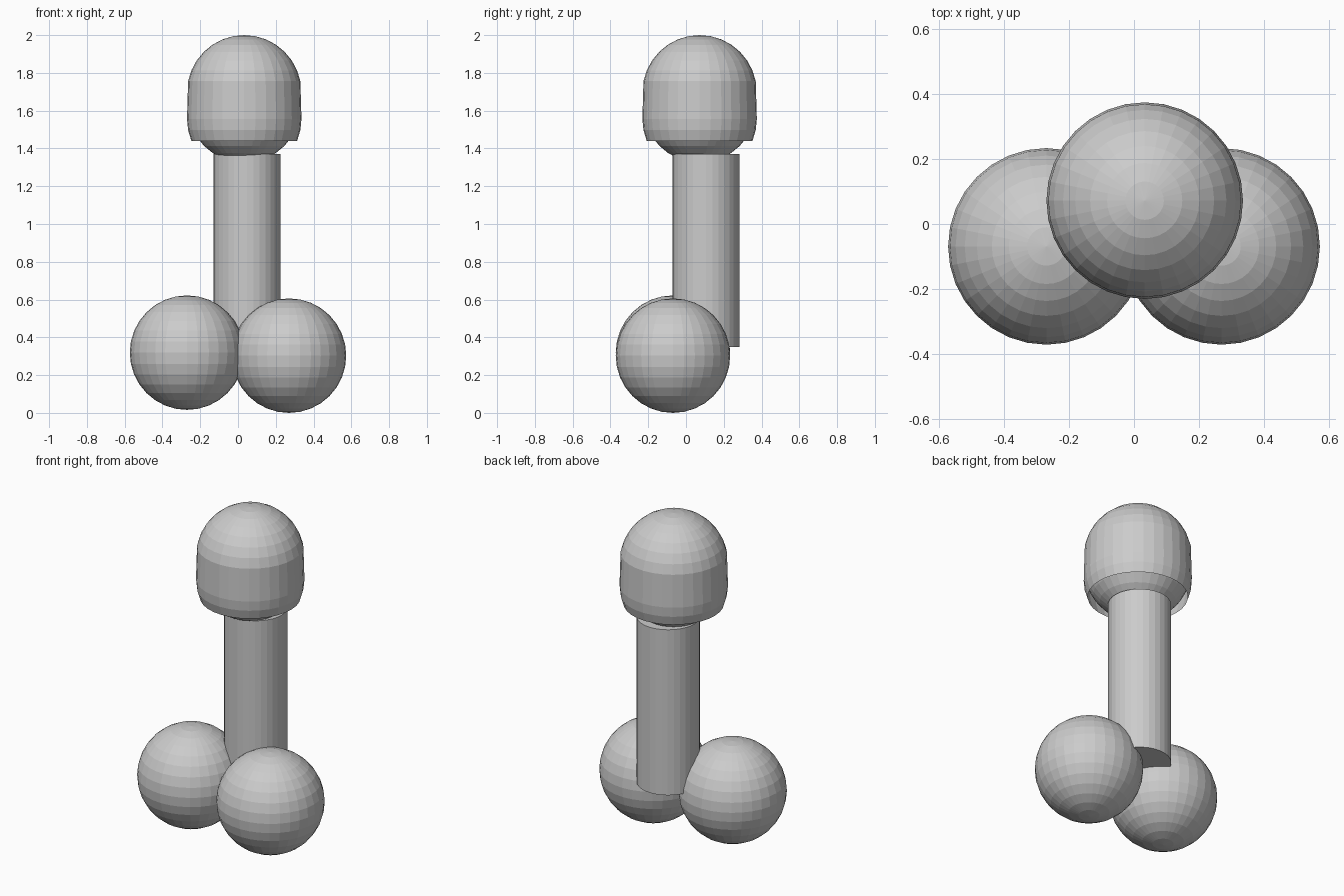
import bpy
import bmesh
from math import sin, cos, radians

cube = bpy.data.objects.get("Cube")
if cube:
    bpy.data.objects.remove(cube, do_unlink=True)

grey = bpy.data.materials.new("light grey")
grey.use_nodes = True
colour = (0.6, 0.6, 0.6, 1)
grey.diffuse_color = colour
grey.node_tree.nodes["Principled BSDF"].inputs["Base Color"].default_value = colour

RADIUS = 0.303
SEGMENTS, RINGS = 32, 16
STEP = 180 / RINGS


def add_object(name, bm, location):
    """Turn a bmesh into a flat-shaded grey object."""
    mesh = bpy.data.meshes.new(name)
    bm.to_mesh(mesh)
    bm.free()
    mesh.materials.append(grey)
    obj = bpy.data.objects.new(name, mesh)
    obj.location = location
    bpy.context.collection.objects.link(obj)
    return obj


def add_ball(name, location, radius=RADIUS):
    bm = bmesh.new()
    bmesh.ops.create_uvsphere(bm, u_segments=SEGMENTS, v_segments=RINGS, radius=radius)
    return add_object(name, bm, location)


# Two base balls, one slightly higher
add_ball("right_base_ball", (-0.27, -0.069, 0.319))
add_ball("left_base_ball", (0.27, -0.069, RADIUS))

# Upright column
bm = bmesh.new()
bmesh.ops.create_cone(bm, cap_ends=True, segments=SEGMENTS,
                      radius1=0.177, radius2=0.177, depth=1.02)
add_object("column", bm, (0.047, 0.105, 0.86))

# Ball joining the column to the cap
add_ball("neck_ball", (0.033, 0.072, 1.625), 0.3)

# Cap: a ball stretched below its top half and left open underneath
bm = bmesh.new()
bmesh.ops.create_uvsphere(bm, u_segments=SEGMENTS, v_segments=RINGS, radius=RADIUS)
cut_height = -RADIUS * sin(radians(2.5 * STEP))
bmesh.ops.delete(bm, geom=[v for v in bm.verts if v.co.z < cut_height], context='VERTS')
for v in bm.verts:
    if v.co.z < RADIUS * sin(radians(STEP / 2)):
        v.co.z -= 0.141
add_object("cap", bm, (0.033, 0.072, 2 - RADIUS))
